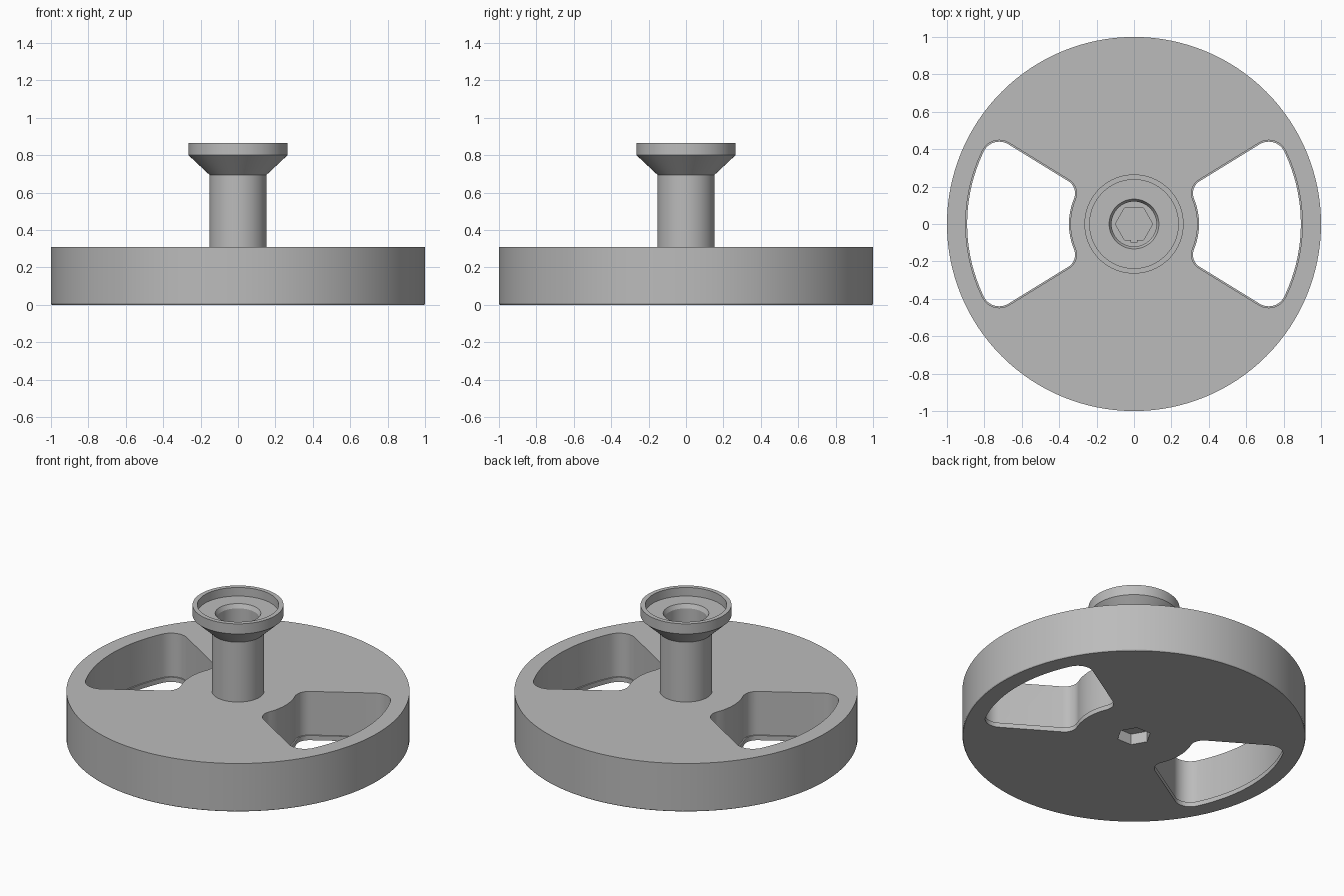
import bpy, bmesh
from math import sin, cos, pi, atan2, sqrt, radians
from mathutils import Vector

old = bpy.data.objects.get("Cube")
if old:
    bpy.data.objects.remove(old)

grey = bpy.data.materials.new("plain grey")
grey.use_nodes = True
grey.diffuse_color = (0.5, 0.5, 0.5, 1)
grey.node_tree.nodes["Principled BSDF"].inputs["Base Color"].default_value = grey.diffuse_color


def finish(bm, name):
    bmesh.ops.recalc_face_normals(bm, faces=bm.faces)
    mesh = bpy.data.meshes.new(name)
    bm.to_mesh(mesh)
    bm.free()
    obj = bpy.data.objects.new(name, mesh)
    bpy.context.collection.objects.link(obj)
    mesh.materials.append(grey)
    return obj


def lathe(name, profile, steps=128):
    """Revolve (radius, height) points about the z axis."""
    bm = bmesh.new()
    verts = [bm.verts.new((r, 0, z)) for r, z in profile]
    edges = [bm.edges.new(pair) for pair in zip(verts, verts[1:])]
    bmesh.ops.spin(bm, geom=verts + edges, cent=(0, 0, 0), axis=(0, 0, 1),
                   angle=2 * pi, steps=steps)
    bmesh.ops.remove_doubles(bm, verts=bm.verts, dist=1e-4)
    return finish(bm, name)


def prism(name, outline, z0, z1):
    """Extrude a flat outline from z0 to z1."""
    bm = bmesh.new()
    face = bm.faces.new([bm.verts.new((x, y, z0)) for x, y in outline])
    out = bmesh.ops.extrude_face_region(bm, geom=[face])
    top = [v for v in out["geom"] if isinstance(v, bmesh.types.BMVert)]
    bmesh.ops.translate(bm, verts=top, vec=(0, 0, z1 - z0))
    return finish(bm, name)


def cut(target, cutter):
    cutter.hide_render = True
    mod = target.modifiers.new("cut", "BOOLEAN")
    mod.operation, mod.solver, mod.object = "DIFFERENCE", "EXACT", cutter
    bpy.context.view_layer.objects.active = target
    bpy.ops.object.modifier_apply(modifier=mod.name)
    bpy.data.objects.remove(cutter)


def arc(centre, radius, a0, a1, n):
    return [(centre[0] + radius * cos(a0 + (a1 - a0) * i / n),
             centre[1] + radius * sin(a0 + (a1 - a0) * i / n)) for i in range(n + 1)]


def window_outline(inset):
    """Rounded sector between an inner and an outer arc, mirrored about the x axis."""
    r_in, r_out = 0.34 + inset, 0.9 - inset
    slope = radians(31.6)
    along = Vector((cos(slope), sin(slope)))
    normal = Vector((-sin(slope), cos(slope)))
    side = 0.019 - inset

    def fillet(radius, dist):
        off = side - radius
        return along * sqrt(dist * dist - off * off) + normal * off

    f_in, f_out = 0.085 - inset, 0.1 - inset
    c_in, c_out = fillet(f_in, r_in + f_in), fillet(f_out, r_out - f_out)
    a_in, a_out = atan2(c_in.y, c_in.x), atan2(c_out.y, c_out.x)
    turn = slope + pi / 2
    half = arc((0, 0), r_in, 0, a_in, 6)
    half += arc(c_in, f_in, a_in + pi, turn, 10)[1:]
    half += arc(c_out, f_out, turn, a_out, 12)
    half += arc((0, 0), r_out, a_out, 0, 12)[1:]
    return half + [(x, -y) for x, y in reversed(half[1:-1])]


# Thick round wheel with a blind bore in its middle
floor = 0.16
wheel = lathe("wheel_disc", [(0, 0), (0.996, 0), (1, 0.006), (1, 0.31),
                             (0.12, 0.31), (0.12, floor), (0, floor)])

# Two windows, each with a narrow lip at the bottom
for sign in (1, -1):
    for inset, low in ((0, 0.03), (0.008, -0.1)):
        outline = [(sign * x, y) for x, y in window_outline(inset)]
        cut(wheel, prism("window_cutter", outline, low, 0.5))

# Hexagonal sockets: one underneath, one keyed in the bore floor
hexagon = arc((0, 0), 0.1, 0, 2 * pi, 6)[:-1]
cut(wheel, prism("lower_socket_cutter", hexagon, -0.1, 0.07))
cut(wheel, prism("upper_socket_cutter", hexagon, 0.12, 0.2))
key = [(-0.015, -0.1), (0.015, -0.1), (0.015, -0.05), (-0.015, -0.05)]
cut(wheel, prism("key_cutter", key, 0.12, 0.2))

# Hollow spindle flaring into a shallow cup
spindle = lathe("spindle_cup", [(0.153, 0.31), (0.153, 0.695), (0.265, 0.8), (0.265, 0.865),
                                (0.237, 0.865), (0.237, 0.81), (0.133, 0.81),
                                (0.12, 0.785), (0.12, 0.31)])

# Smooth round walls, crisp edges
bpy.ops.object.select_all(action="DESELECT")
for obj in (wheel, spindle):
    obj.select_set(True)
bpy.context.view_layer.objects.active = wheel
bpy.ops.object.shade_smooth_by_angle(angle=radians(25))
